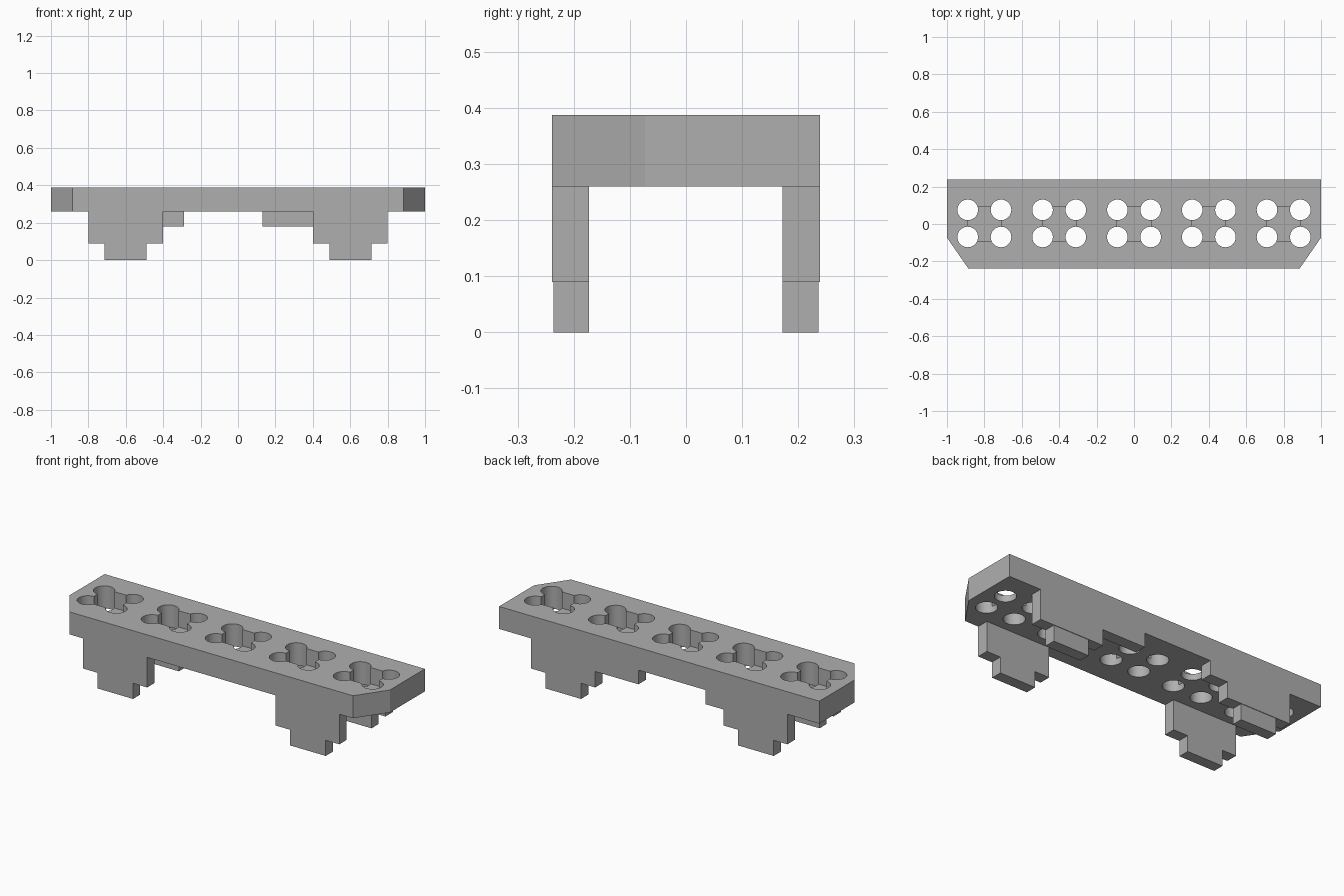
import bpy, bmesh, math
from mathutils import Matrix, Vector

if "Cube" in bpy.data.objects:
    bpy.data.objects.remove(bpy.data.objects["Cube"])

grey = bpy.data.materials.new("mid grey")
grey.diffuse_color = (0.43, 0.43, 0.43, 1)
grey.use_nodes = True
grey.node_tree.nodes["Principled BSDF"].inputs["Base Color"].default_value = grey.diffuse_color


def finish(name, bm):
    bmesh.ops.recalc_face_normals(bm, faces=bm.faces)
    me = bpy.data.meshes.new(name)
    bm.to_mesh(me)
    bm.free()
    me.materials.append(grey)
    ob = bpy.data.objects.new(name, me)
    bpy.context.collection.objects.link(ob)
    return ob


def extrude(name, points, direction):
    bm = bmesh.new()
    face = bm.faces.new([bm.verts.new(p) for p in points])
    res = bmesh.ops.extrude_face_region(bm, geom=[face])
    verts = [g for g in res["geom"] if isinstance(g, bmesh.types.BMVert)]
    bmesh.ops.translate(bm, verts=verts, vec=Vector(direction))
    return finish(name, bm)


def add_box(bm, x0, x1, y0, y1, z0, z1):
    m = Matrix.Translation(((x0 + x1) / 2, (y0 + y1) / 2, (z0 + z1) / 2))
    bmesh.ops.create_cube(bm, size=1, matrix=m @ Matrix.Diagonal((x1 - x0, y1 - y0, z1 - z0, 1)))


BOTTOM, TOP, HALF = 0.26, 0.387, 0.239

# Top plate with two chamfered front corners
outline = [(-1, HALF), (-1, -0.073), (-0.885, -HALF), (0.885, -HALF), (1, -0.073), (1, HALF)]
plate = extrude("top_plate", [(x, y, BOTTOM) for x, y in outline], (0, 0, TOP - BOTTOM))

# Cutters: four through holes and one square pocket per group
holes, pockets = bmesh.new(), bmesh.new()
for i in range(5):
    cx = -0.8 + 0.4 * i
    for sx in (-1, 1):
        for sy in (-1, 1):
            m = Matrix.Translation((cx + sx * 0.089, 0.003 + sy * 0.0725, 0.32))
            bmesh.ops.create_cone(holes, cap_ends=True, segments=40, radius1=0.055,
                                  radius2=0.055, depth=0.4, matrix=m)
    add_box(pockets, cx - 0.0905, cx + 0.0905, -0.09, 0.093, 0.295, 0.5)

cutters = [finish("hole_cutter", holes), finish("pocket_cutter", pockets)]
for cutter in cutters:
    cutter.hide_render = True
    mod = plate.modifiers.new(cutter.name, "BOOLEAN")
    mod.operation, mod.solver, mod.object = "DIFFERENCE", "EXACT", cutter
bpy.context.view_layer.objects.active = plate
plate.select_set(True)
for cutter in cutters:
    bpy.ops.object.modifier_apply(modifier=cutter.name)
for cutter in cutters:
    bpy.data.objects.remove(cutter)
bpy.ops.object.shade_smooth_by_angle(angle=math.radians(30))

# Stepped legs, front and back; the back ones carry an inner shelf
for side, s in (("left", -1), ("right", 1)):
    shelf = 0.29 if s < 0 else 0.13
    for where, y0, y1 in (("front", -HALF, -0.173), ("back", 0.172, HALF)):
        upper = [(0.8, BOTTOM), (0.8, 0.09), (0.4, 0.09)]
        if where == "back":
            upper += [(0.4, 0.18), (shelf, 0.18), (shelf, BOTTOM)]
        else:
            upper += [(0.4, BOTTOM)]
        extrude(f"{where}_{side}_leg", [(s * x, y0, z) for x, z in upper], (0, y1 - y0, 0))
        foot = bmesh.new()
        a, b = sorted((s * 0.49, s * 0.713))
        add_box(foot, a, b, max(y0, -0.236), min(y1, 0.236), 0, 0.09)
        finish(f"{where}_{side}_foot", foot)
